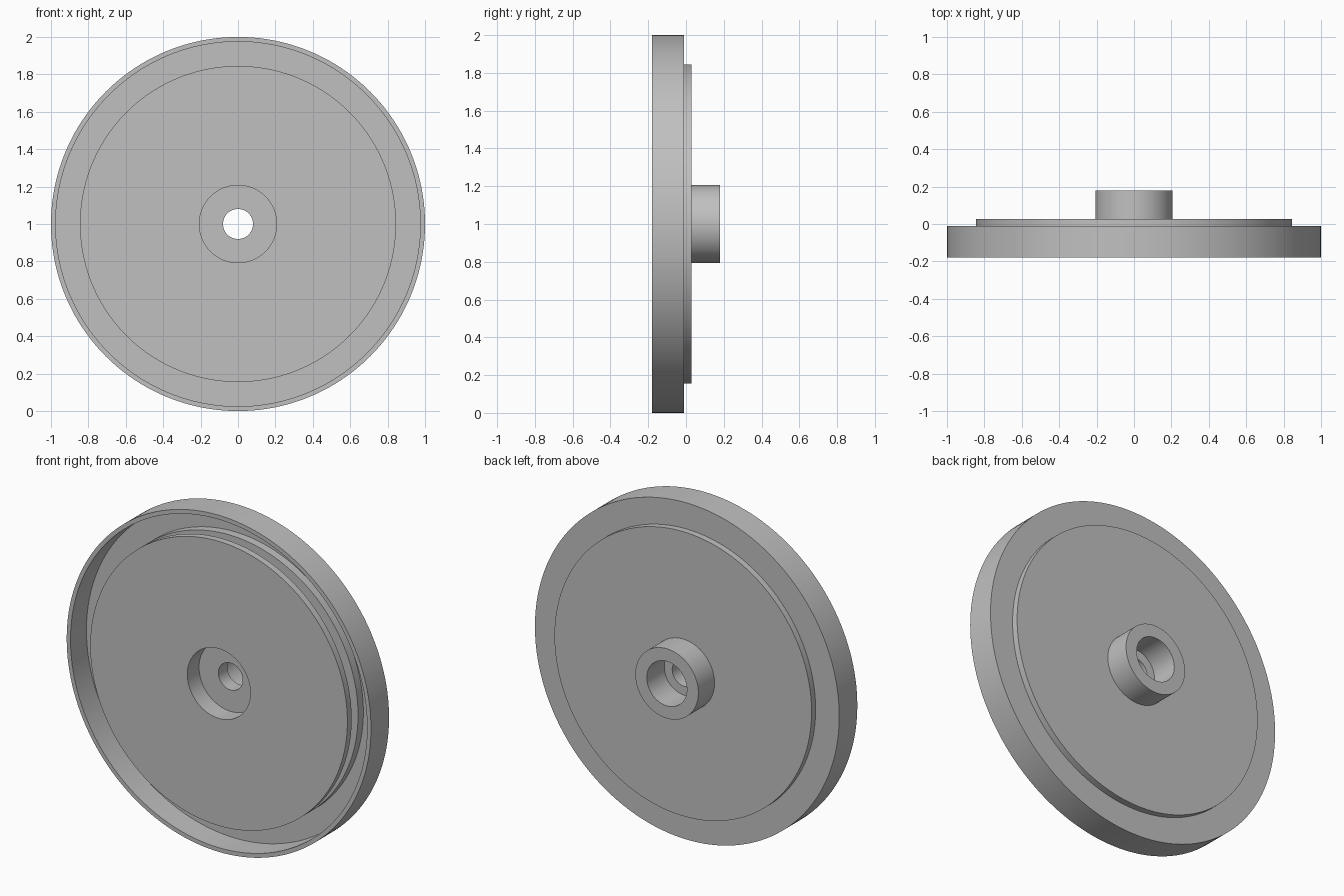
import bpy
import bmesh
import math

SEGMENTS = 160
AXIS_Z = 1.0

cube = bpy.data.objects.get("Cube")
if cube:
    bpy.data.objects.remove(cube, do_unlink=True)

# One flat grey for the whole turned part
grey = bpy.data.materials.new("plain_grey")
grey.use_nodes = True
colour = (0.53, 0.53, 0.53, 1)
grey.diffuse_color = colour
grey.node_tree.nodes["Principled BSDF"].inputs["Base Color"].default_value = colour


def lathe(name, profile):
    """Turn a closed (radius, y) profile about the horizontal y axis."""
    bm = bmesh.new()
    rings = []
    for radius, y in profile:
        ring = []
        for i in range(SEGMENTS):
            a = 2 * math.pi * i / SEGMENTS
            ring.append(bm.verts.new((radius * math.cos(a), y,
                                      AXIS_Z + radius * math.sin(a))))
        rings.append(ring)
    for k, ring in enumerate(rings):
        after = rings[(k + 1) % len(rings)]
        for i in range(SEGMENTS):
            j = (i + 1) % SEGMENTS
            bm.faces.new((ring[i], ring[j], after[j], after[i]))
    bmesh.ops.recalc_face_normals(bm, faces=bm.faces)
    mesh = bpy.data.meshes.new(name)
    bm.to_mesh(mesh)
    bm.free()
    mesh.materials.append(grey)
    obj = bpy.data.objects.new(name, mesh)
    bpy.context.collection.objects.link(obj)
    bpy.ops.object.select_all(action="DESELECT")
    obj.select_set(True)
    bpy.context.view_layer.objects.active = obj
    bpy.ops.object.shade_smooth_by_angle(angle=math.radians(30))
    return obj


FRONT, BACK = -0.18, 0.18
CORE, HUB, HOLE = 0.845, 0.207, 0.08

# Centre hole and front recess
recess = [(HOLE, -0.07), (HUB, -0.07), (HUB, FRONT)]
# Solid core with a ring groove around its side
core_side = [(CORE, FRONT), (CORE, -0.14), (0.785, -0.14),
             (0.785, -0.08), (CORE, -0.08), (CORE, -0.03)]
# Thin outer rim
rim = [(0.975, -0.03), (0.975, FRONT), (1.0, FRONT), (1.0, -0.01)]
# Raised back disc, hub and wider back bore
back = [(CORE, -0.01), (CORE, 0.028), (HUB, 0.028), (HUB, BACK),
        (0.132, BACK), (0.132, 0.015), (HOLE, 0.015)]

lathe("flanged_wheel_cap", recess + core_side + rim + back)
